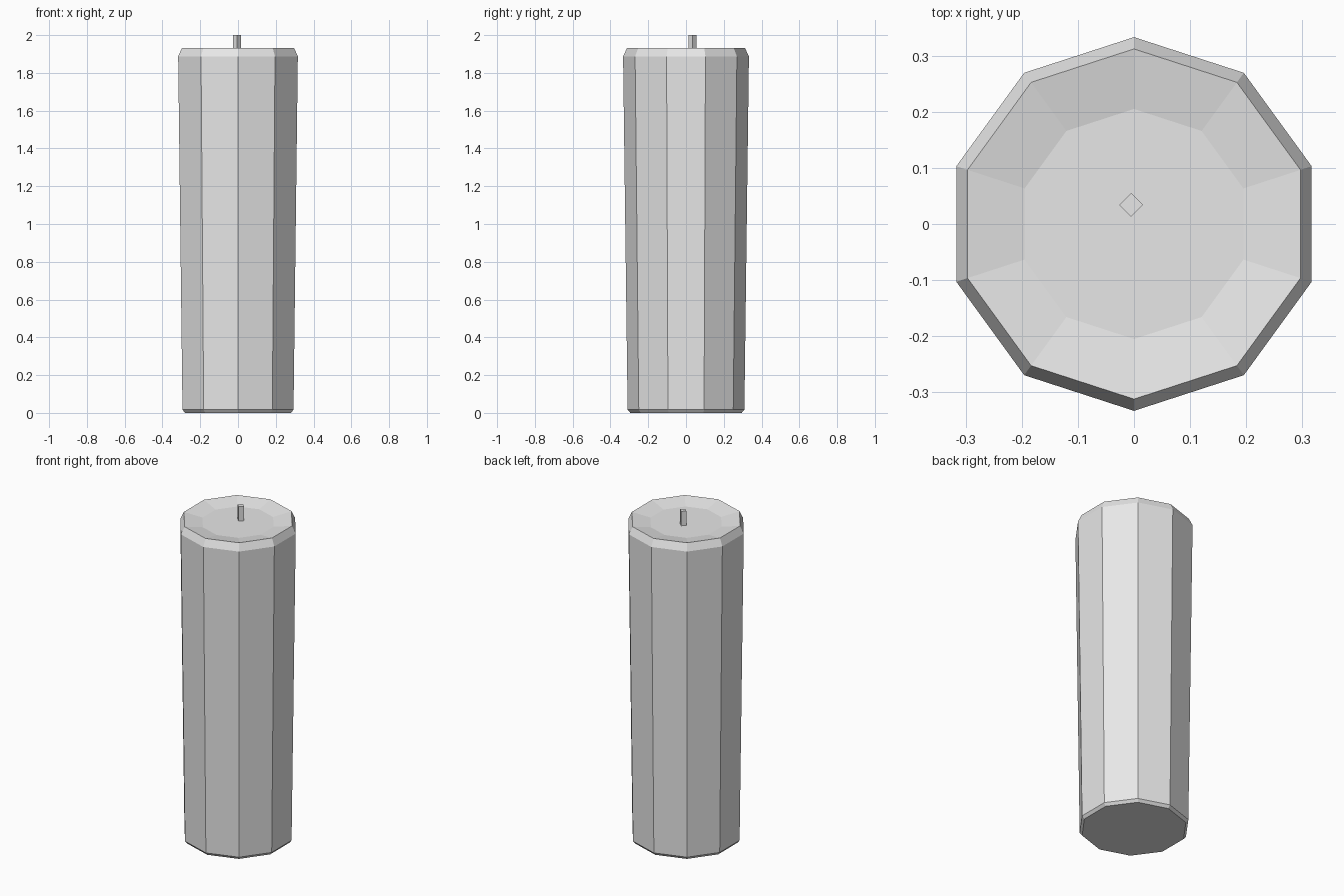
import bpy, bmesh
from math import sin, cos, tau

cube = bpy.data.objects.get("Cube")
if cube:
    bpy.data.objects.remove(cube, do_unlink=True)

wax = bpy.data.materials.new("pale_grey")
wax.use_nodes = True
GREY = (0.8, 0.8, 0.8, 1)
wax.diffuse_color = GREY
wax.node_tree.nodes["Principled BSDF"].inputs["Base Color"].default_value = GREY


def lathe(name, profile, sides, centre=(0, 0)):
    """Stack rings of (radius, height), joined by flat faces and capped at both ends."""
    bm = bmesh.new()
    rings = []
    for r, z in profile:
        rings.append([bm.verts.new((centre[0] + r * sin(tau * i / sides),
                                    centre[1] + r * cos(tau * i / sides), z))
                      for i in range(sides)])
    for low, high in zip(rings, rings[1:]):
        for i in range(sides):
            j = (i + 1) % sides
            bm.faces.new((low[i], low[j], high[j], high[i]))
    bm.faces.new(rings[0])
    bm.faces.new(rings[-1])
    bmesh.ops.recalc_face_normals(bm, faces=bm.faces)
    mesh = bpy.data.meshes.new(name)
    bm.to_mesh(mesh)
    bm.free()
    mesh.materials.append(wax)
    obj = bpy.data.objects.new(name, mesh)
    bpy.context.collection.objects.link(obj)
    return obj


# Tapered ten-sided body with bevelled ends and a shallow dished top
lathe("candle_body",
      [(0.295, 0), (0.309, 0.017), (0.333, 1.888), (0.312, 1.932), (0.205, 1.912)], 10)

# Thin square wick, slightly off centre
lathe("wick", [(0.021, 1.90), (0.021, 2.0)], 4, (-0.005, 0.034))
